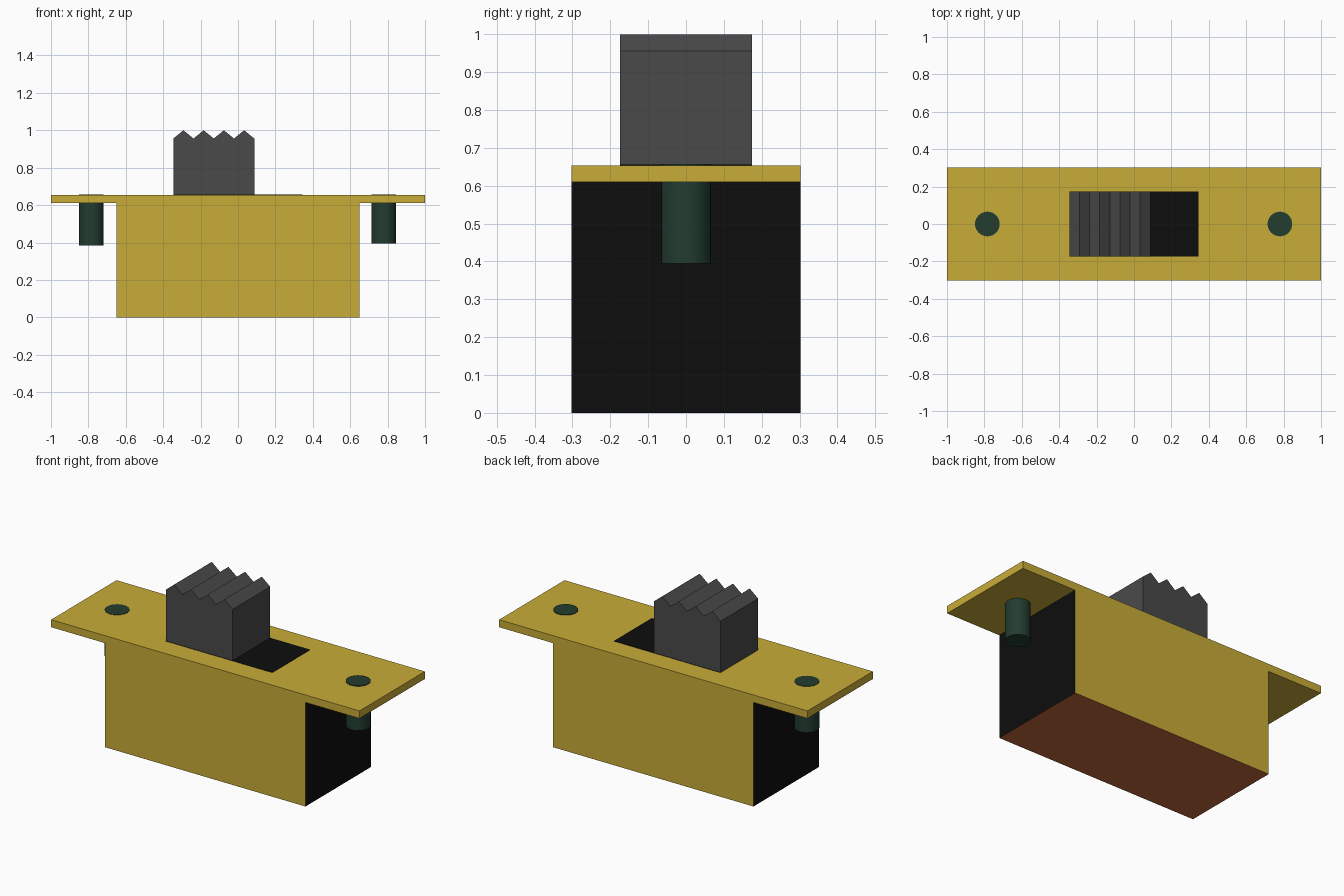
import bpy, bmesh, math

cube = bpy.data.objects.get("Cube")
if cube:
    bpy.data.objects.remove(cube, do_unlink=True)


def material(name, r, g, b):
    # 8-bit display colour to linear
    lin = [((c / 255 + 0.055) / 1.055) ** 2.4 if c > 10 else c / 255 / 12.92 for c in (r, g, b)]
    m = bpy.data.materials.new(name)
    m.use_nodes = True
    m.diffuse_color = (*lin, 1)
    m.node_tree.nodes["Principled BSDF"].inputs["Base Color"].default_value = (*lin, 1)
    return m


gold = material("gold", 200, 172, 55)
black = material("black", 13, 13, 13)
brown = material("copper brown", 194, 104, 58)
grey = material("dark grey", 74, 74, 74)
green = material("dark green", 35, 60, 47)


def finish(name, bm, *mats):
    bmesh.ops.recalc_face_normals(bm, faces=bm.faces)
    mesh = bpy.data.meshes.new(name)
    bm.to_mesh(mesh)
    bm.free()
    for m in mats:
        mesh.materials.append(m)
    ob = bpy.data.objects.new(name, mesh)
    bpy.context.collection.objects.link(ob)
    return ob


def box(x, y, z):
    bm = bmesh.new()
    bmesh.ops.create_cube(bm, size=1)
    for v in bm.verts:
        v.co = [lo + (c + 0.5) * (hi - lo) for c, (lo, hi) in zip(v.co, (x, y, z))]
    return bm


DEPTH = 0.303
PLATE_BOTTOM, PLATE_TOP = 0.61, 0.654

# Housing: gold long sides, black ends, copper base
bm = box((-0.65, 0.65), (-DEPTH, DEPTH), (0, PLATE_BOTTOM))
bm.normal_update()
for f in bm.faces:
    if abs(f.normal.x) > 0.5:
        f.material_index = 1
    elif f.normal.z < -0.5:
        f.material_index = 2
finish("housing", bm, gold, black, brown)

# Mounting plate and the dark slot the slider runs in
finish("mounting_plate", box((-1, 1), (-DEPTH, DEPTH), (PLATE_BOTTOM, PLATE_TOP)), gold)
finish("slot", box((-0.345, 0.345), (-0.175, 0.175), (PLATE_TOP - 0.004, PLATE_TOP + 0.002)), black)

# Slider knob: ridged profile extruded along y
x0, x1, teeth = -0.346, 0.087, 4
step = (x1 - x0) / (2 * teeth)
profile = [(x0, PLATE_TOP)]
profile += [(x0 + i * step, 1.0 if i % 2 else 0.956) for i in range(2 * teeth + 1)]
profile += [(x1, PLATE_TOP)]
bm = bmesh.new()
face = bm.faces.new([bm.verts.new((x, -0.174, z)) for x, z in profile])
ext = bmesh.ops.extrude_face_region(bm, geom=[face])
bmesh.ops.translate(bm, vec=(0, 0.348, 0),
                    verts=[g for g in ext["geom"] if isinstance(g, bmesh.types.BMVert)])
finish("slider_knob", bm, grey)

# Fixing pins through the plate
for name, x, low, high in (("right_pin", -0.784, 0.383, 0.656), ("left_pin", 0.78, 0.395, 0.658)):
    bm = bmesh.new()
    bmesh.ops.create_cone(bm, cap_ends=True, segments=32, radius1=0.066, radius2=0.066,
                          depth=high - low)
    bmesh.ops.translate(bm, verts=bm.verts, vec=(x, 0, (low + high) / 2))
    pin = finish(name, bm, green)
    bpy.ops.object.select_all(action='DESELECT')
    pin.select_set(True)
    bpy.context.view_layer.objects.active = pin
    bpy.ops.object.shade_smooth_by_angle(angle=math.radians(40))
